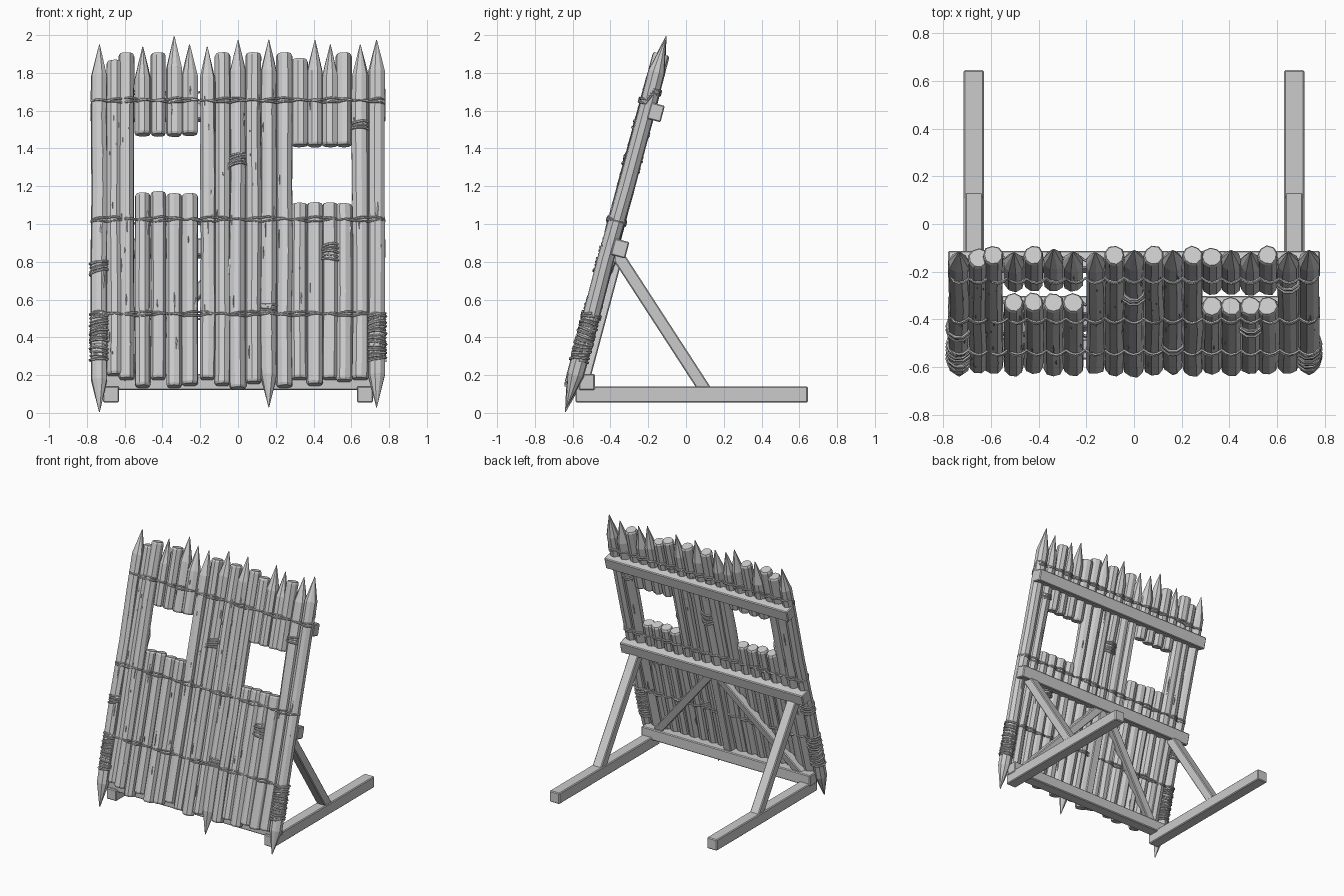
import bpy, bmesh, math, random
from mathutils import Vector, Matrix

random.seed(4)
if "Cube" in bpy.data.objects:
    bpy.data.objects.remove(bpy.data.objects["Cube"])

grey = bpy.data.materials.new("plain_grey")
grey.use_nodes = True
grey.diffuse_color = (0.6, 0.6, 0.6, 1)
grey.node_tree.nodes["Principled BSDF"].inputs["Base Color"].default_value = (0.6, 0.6, 0.6, 1)

# Frame of the leaning wall
LEAN = math.radians(15)
X = Vector((1, 0, 0))
BACK = Vector((0, math.cos(LEAN), -math.sin(LEAN)))
PITCH = 0.0815
R = 0.044


def wall(x, z, depth=0.0):
    return Vector((x, -0.64 + math.tan(LEAN) * z, z)) + BACK * depth


def add_object(name, data):
    ob = bpy.data.objects.new(name, data)
    bpy.context.collection.objects.link(ob)
    data.materials.append(grey)
    return ob


def add_mesh(name, bm):
    bmesh.ops.recalc_face_normals(bm, faces=bm.faces[:])
    me = bpy.data.meshes.new(name)
    bm.to_mesh(me)
    bm.free()
    return add_object(name, me)


def loft(bm, rings, sides=9):
    """Skin a row of (centre, radius) rings lying across the wall."""
    turn = random.uniform(0, 1)
    wobble = [random.uniform(0.93, 1.07) for _ in range(sides)]
    loops = []
    for c, r in rings:
        loop = []
        for k in range(sides):
            a = turn + math.tau * k / sides
            loop.append(bm.verts.new(c + (X * math.cos(a) + BACK * math.sin(a)) * r * wobble[k]))
        loops.append(loop)
    for lo, hi in zip(loops, loops[1:]):
        for k in range(sides):
            j = (k + 1) % sides
            bm.faces.new((lo[k], lo[j], hi[j], hi[k]))
    bm.faces.new(loops[0])
    bm.faces.new(loops[-1])


def stake_end(x, z, way, pointed):
    """Rings from the tip inwards; way is the inward direction."""
    if pointed:
        steps = ((0, 0.002), (0.08, 0.022), (0.17, R))
    else:
        steps = ((0, R * 0.86), (0.012, R))
    return [(wall(x, z + way * dz), r) for dz, r in steps]


def stake(name, x, low, high, low_point=False, high_point=False):
    bm = bmesh.new()
    rings = stake_end(x, low, 1, low_point)
    cuts = max(1, int((high - low) / 0.35))
    for i in range(1, cuts):
        z = low + (high - low) * i / cuts
        if low + 0.2 < z < high - 0.2:
            rings.append((wall(x + random.uniform(-0.004, 0.004), z, random.uniform(-0.004, 0.004)),
                          R * random.uniform(0.94, 1.04)))
    rings += reversed(stake_end(x, high, -1, high_point))
    loft(bm, rings)
    add_mesh(name, bm)


# Stakes: top height, with pointed ones listed apart
tops = [1.95, 1.86, 1.9, 1.94, 1.9, 1.995, 1.95, 1.94, 1.9, 1.975,
        1.9, 1.975, 1.9, 1.87, 1.975, 1.95, 1.9, 1.95, 1.975]
feet = [0.005, 0.2, 0.18, 0.14, 0.18, 0.14, 0.15, 0.18, 0.15, 0.13,
        0.16, 0.03, 0.14, 0.18, 0.15, 0.18, 0.17, 0.18, 0.03]
sharp_tops = {0, 3, 5, 6, 7, 9, 11, 14, 15, 17, 18}
sharp_feet = {0, 11, 18}
windows = {i: (1.16, 1.47) for i in range(3, 7)}
windows.update({i: (1.10, 1.41) for i in range(13, 17)})
nudge = {2: -0.02, 3: -0.015, 4: -0.015, 5: -0.012, 6: -0.012, 16: -0.01, 17: -0.005}
stake_x = [(i - 9) * PITCH + nudge.get(i, 0) for i in range(19)]

for i, x in enumerate(stake_x):
    if i in windows:
        sill, head = (z + random.uniform(-0.006, 0.006) for z in windows[i])
        stake(f"lower_stake_{i}", x, feet[i], sill)
        stake(f"upper_stake_{i}", x, head, tops[i], False, i in sharp_tops)
    else:
        stake(f"stake_{i}", x, feet[i], tops[i], i in sharp_feet, i in sharp_tops)

# Splinters: thin raised slivers along the bark, front and back
bm = bmesh.new()
for _ in range(130):
    i = random.randrange(19)
    z = random.uniform(0.3, 1.7)
    h = random.uniform(0.02, 0.07)
    sill, head = windows.get(i, (0, 0))
    if sill - 0.09 < z < head + 0.09:
        continue
    a = random.uniform(-1, 1)
    side = random.choice((-1, -1, 1))

    def on_bark(da, dz, lift):
        r = R + lift
        return wall(stake_x[i] + r * math.sin(a + da), z + dz, side * r * math.cos(a + da))
    ring = [bm.verts.new(on_bark(*p)) for p in
            ((0, -h, -0.004), (0.09, 0, -0.003), (0, h, -0.004), (-0.09, 0, -0.003))]
    peak = bm.verts.new(on_bark(0.07, h * 0.3, 0.005))
    for k in range(4):
        bm.faces.new((ring[k], ring[(k + 1) % 4], peak))
add_mesh("bark_splinters", bm)


# Squared timbers
def timber(name, a, b, width, depth, across):
    axis = (b - a).normalized()
    side = (across - axis * across.dot(axis)).normalized()
    other = axis.cross(side)
    m = Matrix((side * width, other * depth, b - a)).transposed().to_4x4()
    m.translation = (a + b) / 2
    bm = bmesh.new()
    bmesh.ops.create_cube(bm, size=1, matrix=m)
    ob = add_mesh(name, bm)
    bevel = ob.modifiers.new("worn_edges", "BEVEL")
    bevel.width = 0.006
    bevel.segments = 1


timber("top_rail", wall(-0.78, 1.605, 0.052), wall(0.78, 1.605, 0.052), 0.075, 0.09, BACK)
timber("middle_rail", wall(-0.78, 0.885, 0.055), wall(0.78, 0.885, 0.055), 0.08, 0.09, BACK)
timber("bottom_rail", Vector((-0.72, -0.525, 0.163)), Vector((0.72, -0.525, 0.163)),
       0.085, 0.085, Vector((0, 1, 0)))
timber("centre_post", wall(0, 0.18, 0.05), wall(0, 0.87, 0.05), 0.065, 0.06, X)
for side, label in ((1, "left"), (-1, "right")):
    x = side * 0.672
    timber(label + "_foot", Vector((x, -0.585, 0.098)), Vector((x, 0.645, 0.098)), 0.085, 0.085, X)
    timber(label + "_prop", Vector((x, -0.372, 0.85)), Vector((x, 0.105, 0.115)), 0.075, 0.066, X)
    timber(label + "_diagonal", wall(side * 0.03, 0.86, 0.052), wall(side * 0.62, 0.19, 0.052),
           0.06, 0.06, X)


# Ropes
def rope(name, points, thick, closed=False):
    cu = bpy.data.curves.new(name, "CURVE")
    cu.dimensions = "3D"
    cu.bevel_depth = thick
    cu.bevel_resolution = 1
    cu.use_fill_caps = True
    sp = cu.splines.new("POLY")
    sp.points.add(len(points) - 1)
    for p, co in zip(sp.points, points):
        p.co = (*co, 1)
    sp.use_cyclic_u = closed
    ob = add_object(name, cu)
    mesh = bpy.data.meshes.new_from_object(ob.evaluated_get(bpy.context.evaluated_depsgraph_get()))
    bpy.data.objects.remove(ob)
    mesh.shade_flat()
    mesh.materials.clear()
    add_object(name, mesh)


# Long lashings run round the whole wall and dip between stakes
for n, (z, rise) in enumerate(((1.645, 0.06), (1.015, 0), (0.515, 0))):
    for strand in range(2):
        pts = []
        for way in (-1, 1):
            steps = 19 * 4
            for k in range(steps + 1):
                x = -way * (-0.775 + 1.55 * k / steps)
                bulge = abs(math.cos(math.pi * x / PITCH))
                sway = 0.006 * math.sin(x * 23 + n * 2 + strand * 2.4)
                end = 0.4 if k in (0, steps) else 1
                pts.append(wall(x, z + sway + (strand - 0.5) * 0.01 + (rise if way > 0 else 0),
                                way * end * (0.03 + 0.02 * bulge)))
        rope(f"lashing_{n}_{strand}", pts, 0.006, True)

# Short bindings coil round single stakes
bindings = ((0, 0.27, 0.53), (18, 0.27, 0.52), (0, 0.73, 0.8), (9, 1.29, 1.37),
            (17, 1.48, 1.53), (15, 0.79, 0.88), (11, 0.52, 0.57))
for n, (i, low, high) in enumerate(bindings):
    turns = max(3, round((high - low) / 0.017))
    pts = []
    for k in range(turns * 10 + 1):
        a = math.tau * k / 10
        tilt = 0.009 * math.sin(a * 0.93 + n) + random.uniform(-0.002, 0.002)
        r = R + 0.004 + 0.003 * math.sin(a * 0.37)
        pts.append(wall(stake_x[i] + r * math.cos(a),
                        low + (high - low) * k / (turns * 10) + tilt, r * math.sin(a)))
    rope(f"binding_{n}", pts, 0.007)
